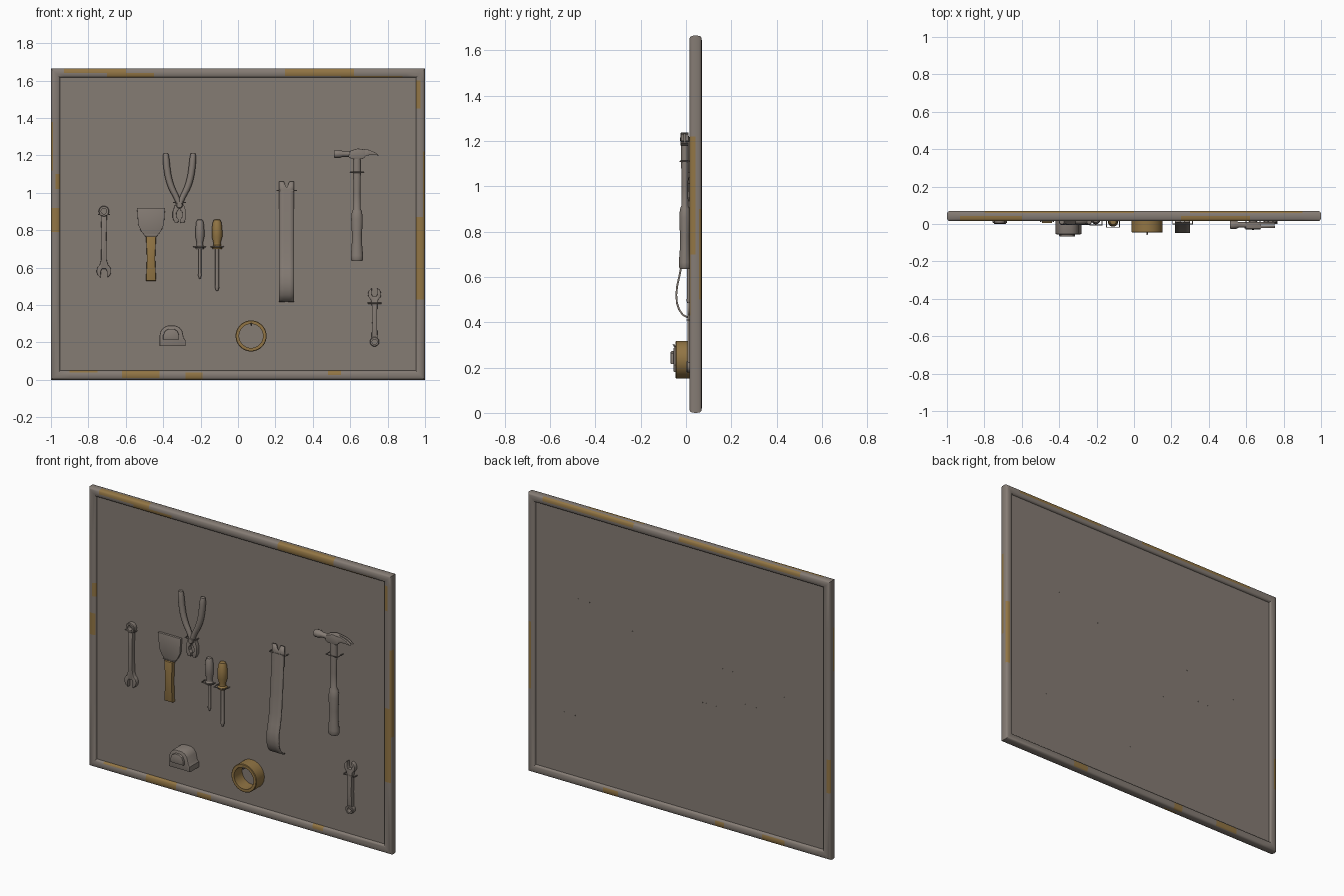
import bpy, bmesh, math

if "Cube" in bpy.data.objects:
    bpy.data.objects.remove(bpy.data.objects["Cube"])

def material(name, rgb):
    m = bpy.data.materials.new(name)
    m.diffuse_color = (*rgb, 1)
    m.use_nodes = True
    m.node_tree.nodes["Principled BSDF"].inputs["Base Color"].default_value = m.diffuse_color
    return m

GREY = material("worn grey", (0.235, 0.201, 0.175))
TAN = material("rusty tan", (0.287, 0.178, 0.058))

def finish(name, bm, mats, angle=32):
    bmesh.ops.recalc_face_normals(bm, faces=bm.faces)
    me = bpy.data.meshes.new(name)
    bm.to_mesh(me)
    bm.free()
    for m in mats:
        me.materials.append(m)
    ob = bpy.data.objects.new(name, me)
    bpy.context.collection.objects.link(ob)
    bpy.ops.object.select_all(action='DESELECT')
    ob.select_set(True)
    bpy.context.view_layer.objects.active = ob
    bpy.ops.object.shade_smooth_by_angle(angle=math.radians(angle))
    return ob

def prism(name, pts, y0, y1, mat=GREY, bevel=0.003):
    """Outline in x, z extruded along y, front rim bevelled."""
    bm = bmesh.new()
    f = bm.faces.new([bm.verts.new((x, y1, z)) for x, z in pts])
    r = bmesh.ops.extrude_face_region(bm, geom=[f])
    front = [v for v in r["geom"] if isinstance(v, bmesh.types.BMVert)]
    bmesh.ops.translate(bm, verts=front, vec=(0, y0 - y1, 0))
    if not any(g.is_valid and len(g.verts) == len(pts) and g.verts[0].co.y > y0 + 1e-5 and
               all(abs(v.co.y - y1) < 1e-6 for v in g.verts) for g in bm.faces):
        bm.faces.new([v for v in bm.verts if abs(v.co.y - y1) < 1e-6])
    if bevel:
        fs = set(front)
        bmesh.ops.bevel(bm, geom=[e for e in bm.edges if all(v in fs for v in e.verts)],
                        offset=bevel, segments=2, affect='EDGES', profile=0.5)
    return finish(name, bm, [mat])

def lathe(name, prof, c, axis='z', mat=GREY, n=20, depth=1.0, closed=False):
    """Profile of (radius, position on axis) turned around an axis through c."""
    bm = bmesh.new()
    rings = []
    for r, h in prof:
        ring = []
        for i in range(n):
            a = 2 * math.pi * i / n
            p, q = r * math.cos(a), r * math.sin(a) * depth
            co = {'z': (c[0] + p, c[1] + q, h), 'x': (h, c[1] + q, c[2] + p),
                  'y': (c[0] + p, h, c[2] + q)}[axis]
            ring.append(bm.verts.new(co))
        rings.append(ring)
    if closed:
        rings.append(rings[0])
    for A, B in zip(rings, rings[1:]):
        for i in range(n):
            bm.faces.new((A[i], A[(i + 1) % n], B[(i + 1) % n], B[i]))
    bmesh.ops.remove_doubles(bm, verts=bm.verts, dist=1e-6)
    return finish(name, bm, [mat])

def tube(name, pts, r, mat=GREY, kind='POLY', res=3):
    """Round bar along points (x, y, z, radius factor)."""
    cu = bpy.data.curves.new(name, 'CURVE')
    cu.dimensions, cu.bevel_depth, cu.bevel_resolution = '3D', r, res
    cu.use_fill_caps = True
    sp = cu.splines.new(kind)
    sp.points.add(len(pts) - 1)
    for p, co in zip(sp.points, pts):
        p.co, p.radius = (*co[:3], 1), co[3] if len(co) > 3 else 1
    if kind == 'NURBS':
        sp.order_u, sp.use_endpoint_u, sp.resolution_u = 3, True, 5
    cu.materials.append(mat)
    ob = bpy.data.objects.new(name, cu)
    bpy.context.collection.objects.link(ob)
    bpy.ops.object.select_all(action='DESELECT')
    ob.select_set(True)
    bpy.context.view_layer.objects.active = ob
    bpy.ops.object.convert(target='MESH')
    bpy.ops.object.shade_smooth_by_angle(angle=math.radians(40))

def ring(name, x, z, ro, ri, y0, y1, mat=GREY, n=32):
    lathe(name, [(ri, y0), (ro - .003, y0), (ro, y0 + .003), (ro, y1), (ri, y1)],
          (x, 0, z), 'y', mat, n, closed=True)

# back panel
H = 1.665
prism("panel", [(-.96, .04), (.96, .04), (.96, H - .04), (-.96, H - .04)], .03, .055, bevel=0)

# frame: rounded section on four mitred bars; patches are (start, end, first strip, last strip)
# strips run around the section: 0 outer, 4 front, 8 inner, 12 back
N = 16
sec = []
for i in range(N):
    c, s = math.cos(2 * math.pi * i / N), math.sin(2 * math.pi * i / N)
    rnd = lambda v: math.copysign(abs(v) ** .6, v)
    sec.append((.025 - .025 * rnd(c), .0425 - .0275 * rnd(s)))
patches = {
    "top": [(.07, .4, 0, 4), (.3, .55, 4, 7), (1.25, 1.62, 0, 5), (1.55, 1.88, 5, 8),
            (.2, 1.0, 12, 15), (1.3, 1.9, 12, 15)],
    "bottom": [(.1, .25, 5, 8), (.38, .58, 3, 8), (.72, .81, 0, 5), (1.48, 1.55, 4, 8),
               (.3, .45, 11, 14), (.7, .76, 11, 15), (1.4, 1.5, 11, 14)],
    "left": [(.79, .92, 1, 6), (1.12, 1.38, 0, 3), (1.02, 1.1, 4, 7), (.4, .6, 12, 15)],
    "right": [(.43, .87, 2, 7), (.7, 1.22, 0, 3), (1.45, 1.6, 4, 8), (.5, .9, 12, 15)],
}
place = {
    "bottom": lambda t, u, y: (t - 1, y, u), "top": lambda t, u, y: (t - 1, y, H - u),
    "left": lambda t, u, y: (u - 1, y, t), "right": lambda t, u, y: (1 - u, y, t)}
bm = bmesh.new()
for side, plist in patches.items():
    L = 2 if side in ("top", "bottom") else H
    st = sorted({0, L} | {p[0] for p in plist} | {p[1] for p in plist})
    rows = [[bm.verts.new(place[side](min(max(t, u), L - u), u, y)) for u, y in sec] for t in st]
    for k in range(len(st) - 1):
        mid = (st[k] + st[k + 1]) / 2
        for i in range(N):
            j = (i + 1) % N
            f = bm.faces.new((rows[k][i], rows[k][j], rows[k + 1][j], rows[k + 1][i]))
            f.material_index = int(any(a < mid < b and p <= i < q for a, b, p, q in plist))
bmesh.ops.remove_doubles(bm, verts=bm.verts, dist=1e-5)
finish("frame", bm, [GREY, TAN], 40)

# wrenches: open jaw at one end, ring at the other (d = direction the jaw points)
def wrench(name, x, zj, zr, d, R):
    L = abs(zj - zr)
    half = [(.010, -.012), (.016, .002)]
    half += [(R * math.sin(math.radians(a)), R * math.cos(math.radians(a))) for a in range(24, 150, 12)]
    half += [(.015, -R - .02), (.013, -L * .6), (.016, -L + R * .5)]
    pts = half + [(-a, b) for a, b in reversed(half)]
    prism(name, [(x + a * d, zj + b * d) for a, b in pts], .006, .03)
    ring(name + "_ring", x, zr, R * .72, R * .38, .003, .03, n=24)

wrench("large_wrench", -.717, .582, .902, -1, .039)
wrench("small_wrench", .73, .458, .204, 1, .035)

# scraper
prism("scraper_blade", [(-.54, .92), (-.39, .92), (-.396, .83), (-.412, .795), (-.436, .765),
                        (-.494, .765), (-.518, .795), (-.534, .83)], .017, .03, bevel=.002)
prism("scraper_handle", [(-.492, .768), (-.438, .768), (-.443, .65), (-.438, .53),
                         (-.492, .53), (-.487, .65)], .005, .03, TAN, .005)

# pliers, two mirrored halves about the pivot
px = -.313
for s, side in ((-1, "left"), (1, "right")):
    tube("pliers_handle_" + side, [(px + s * .073, .012, 1.21, .7), (px + s * .073, .012, 1.195, 1),
         (px + s * .064, .012, 1.1, 1), (px + s * .045, .012, 1.03, .95),
         (px + s * .012, .012, .97, .8), (px, .012, .93, .8)], .018, kind='NURBS', res=4)
    prism("pliers_jaw_" + side, [(px + s * a, b) for a, b in
          [(0, .95), (.024, .935), (.036, .90), (.036, .865), (.024, .838), (.007, .838),
           (.005, .858), (.016, .872), (.017, .893), (.003, .912)]], .006, .03, bevel=.002)
lathe("pliers_pivot", [(0, -.004), (.014, -.004), (.018, 0), (.018, .03), (0, .03)], (px, 0, .935), 'y')

# screwdrivers
def screwdriver(name, x, y, r, tip, rs, mat):
    lathe(name + "_handle", [(0, .858), (r * .6, .856), (r * .85, .84), (r, .80), (r, .765), (r * .7, .735),
          (r * .72, .72), (r * .95, .712), (r * .9, .70), (0, .70)], (x, y, 0), mat=mat)
    lathe(name + "_shaft", [(0, .71), (rs, .71), (rs, tip + .03), (rs * 1.2, tip + .02),
          (rs * .5, tip), (0, tip)], (x, y, 0), n=12)

screwdriver("grey_screwdriver", -.204, .022, .024, .54, .008, GREY)
screwdriver("tan_screwdriver", -.112, .014, .028, .475, .010, TAN)

# pry bar: bent strip with a notch in each end
path = [(.012, 1.06), (.009, 1.02), (.001, .9), (-.008, .78), (-.018, .66), (-.030, .60), (-.039, .56),
        (-.043, .52), (-.040, .485), (-.030, .455), (-.014, .433), (.002, .424), (.012, .42)]
xs = [.22, .245, .26, .275, .30]
bm = bmesh.new()
rows = [[bm.verts.new((x, y, z)) for x in xs] for y, z in path]
for e, nb, k in ((0, 1, .85), (-1, -2, .8)):
    rows[e][2].co = rows[e][2].co.lerp(rows[nb][2].co, k)
for A, B in zip(rows, rows[1:]):
    for i in range(4):
        bm.faces.new((A[i], A[i + 1], B[i + 1], B[i]))
bar = finish("pry_bar", bm, [GREY], 40)
sol = bar.modifiers.new("thickness", 'SOLIDIFY')
sol.thickness, sol.offset = .008, 0

# hammer
lathe("hammer_handle", [(0, .635), (.028, .636), (.033, .645), (.033, .665), (.028, .72), (.027, .78),
      (.031, .86), (.027, .90), (.019, .915), (.018, 1.0), (.021, 1.12), (.02, 1.2), (0, 1.2)],
      (.636, -.005, 0), depth=.8)
lathe("hammer_face", [(0, .513), (.019, .513), (.022, .519), (.022, .543), (.015, .56), (.015, .61), (0, .61)],
      (0, -.005, 1.208), 'x')
prism("hammer_head", [(.59, 1.192), (.61, 1.18), (.665, 1.18), (.68, 1.192), (.68, 1.232),
                      (.64, 1.237), (.60, 1.225)], -.024, .012)
for i, y in enumerate((-.022, -.002)):
    prism("hammer_claw_%d" % (i + 1), [(.665, 1.235), (.70, 1.23), (.73, 1.218), (.755, 1.2),
                                       (.72, 1.203), (.69, 1.2), (.665, 1.188)], y, y + .013, bevel=.001)

# tape measure
prism("tape_measure", [(-.42, .18), (-.42, .235), (-.413, .262), (-.396, .282), (-.375, .29), (-.335, .29),
                       (-.314, .282), (-.298, .262), (-.29, .225), (-.28, .212), (-.28, .18)],
      -.055, .03, bevel=.006)
prism("tape_measure_cap", [(-.40, .215), (-.40, .24), (-.39, .262), (-.372, .272), (-.342, .272), (-.325, .262),
                           (-.315, .24), (-.315, .215)], -.068, -.05, bevel=.004)

# tape roll
ring("tape_roll", .07, .235, .083, .064, -.046, .03, TAN, 40)
tube("tape_roll_peg", [(.07, .057, .293), (.07, -.05, .293), (.07, -.056, .303)], .004)

# wire hooks: prongs through the panel joined in front of each tool
hooks = [("scraper", -.465, .775, .035, .012), ("pliers", -.313, .948, .033, -.004),
         ("grey_driver", -.204, .712, .033, -.006), ("tan_driver", -.112, .712, .035, -.017),
         ("pry_bar", .26, 1.012, .053, .0), ("hammer", .636, 1.11, .037, -.026),
         ("small_wrench", .73, .41, .036, .003), ("large_wrench", -.717, .885, .03, .003)]
for name, x, z, w, y in hooks:
    tube(name + "_hook", [(x - w, .057, z), (x - w, y, z), (x + w, y, z), (x + w, .057, z)], .003, res=2)
